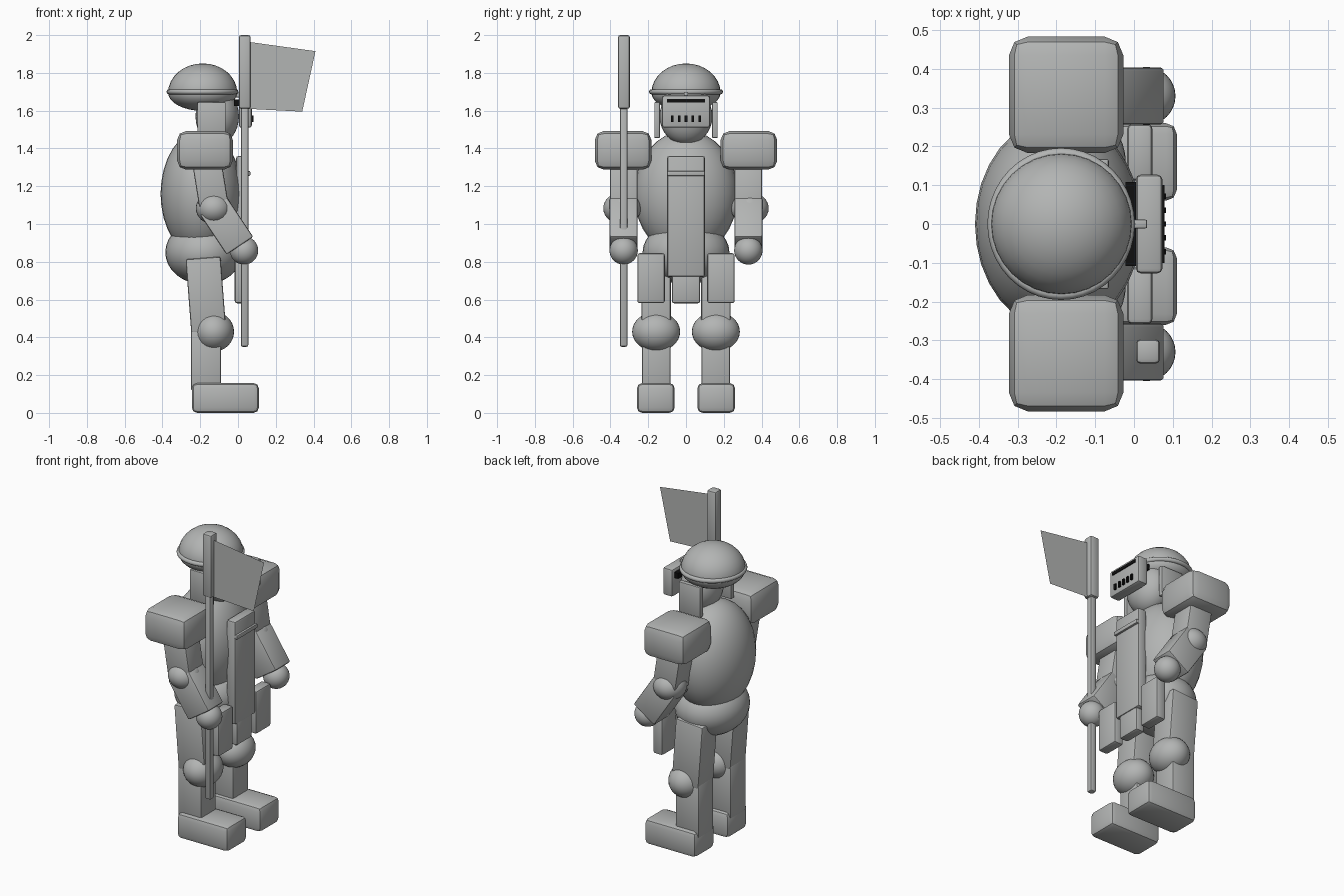
import bpy, bmesh, math
from mathutils import Vector, Matrix

if "Cube" in bpy.data.objects:
    bpy.data.objects.remove(bpy.data.objects["Cube"])


def material(name, rgb):
    m = bpy.data.materials.new(name)
    m.diffuse_color = (*rgb, 1)
    m.use_nodes = True
    m.node_tree.nodes["Principled BSDF"].inputs["Base Color"].default_value = m.diffuse_color
    return m


GREY = material("armour grey", (0.45, 0.46, 0.455))
BLACK = material("slot black", (0.005, 0.005, 0.005))


def finish(name, bm, mat=GREY, smooth=True):
    me = bpy.data.meshes.new(name)
    bm.to_mesh(me)
    bm.free()
    me.materials.append(mat)
    ob = bpy.data.objects.new(name, me)
    bpy.context.collection.objects.link(ob)
    if smooth:
        bpy.ops.object.select_all(action='DESELECT')
        bpy.context.view_layer.objects.active = ob
        ob.select_set(True)
        bpy.ops.object.shade_smooth_by_angle(angle=math.radians(30))
    return ob


def block(name, centre, size, bevel=0.012, tilt=0.0, segs=2, mat=GREY):
    """Bevelled box, tilted about the y axis."""
    bm = bmesh.new()
    bmesh.ops.create_cube(bm, size=1)
    bmesh.ops.scale(bm, vec=size, verts=bm.verts)
    if bevel:
        bmesh.ops.bevel(bm, geom=bm.edges[:], offset=bevel, segments=segs,
                        profile=0.5, affect='EDGES')
    bmesh.ops.transform(bm, matrix=Matrix.Translation(centre) @ Matrix.Rotation(tilt, 4, 'Y'),
                        verts=bm.verts)
    return finish(name, bm, mat)


def box(name, lo, hi, bevel=0.012, segs=2, mat=GREY):
    lo, hi = Vector(lo), Vector(hi)
    return block(name, (lo + hi) / 2, hi - lo, bevel, 0, segs, mat)


def limb(name, top, bottom, y, width, depth):
    """Box running between two (x, z) points."""
    dx, dz = top[0] - bottom[0], top[1] - bottom[1]
    centre = ((top[0] + bottom[0]) / 2, y, (top[1] + bottom[1]) / 2)
    return block(name, centre, (width, depth, math.hypot(dx, dz)), 0.01, math.atan2(dx, dz))


def ball(name, centre, radii, lower=1.0):
    """Ellipsoid; lower squashes the half below its centre."""
    bm = bmesh.new()
    bmesh.ops.create_uvsphere(bm, u_segments=32, v_segments=16, radius=1)
    for v in bm.verts:
        if v.co.z < 0:
            v.co.z *= lower
    bmesh.ops.scale(bm, vec=radii, verts=bm.verts)
    bmesh.ops.translate(bm, vec=centre, verts=bm.verts)
    return finish(name, bm)


# Body
ball("torso", (-0.195, 0, 1.16), (0.215, 0.275, 0.335))
ball("hips", (-0.18, 0, 0.85), (0.205, 0.23, 0.17))
ball("head", (-0.11, 0, 1.57), (0.115, 0.14, 0.15))

# Helmet with rim
ball("helmet", (-0.187, 0, 1.695), (0.183, 0.183, 0.155), 0.62)
bpy.ops.mesh.primitive_torus_add(location=(-0.188, 0, 1.70), major_radius=0.18,
                                 minor_radius=0.014, major_segments=40, minor_segments=10)
rim = bpy.context.object
rim.name = "helmet_rim"
rim.scale = (0.98, 1.01, 1)
rim.data.materials.append(GREY)
bpy.ops.object.shade_smooth()

# Visor with slot, breathing bars and hinge
box("visor", (0.005, -0.127, 1.51), (0.073, 0.127, 1.68))
box("visor_slot", (0.07, -0.1, 1.643), (0.078, 0.1, 1.662), 0, mat=BLACK)
box("eye_strip", (-0.022, -0.108, 1.625), (0.006, 0.108, 1.66), 0, mat=BLACK)
for i in range(5):
    y = (i - 2) * 0.036
    box("visor_bar", (0.07, y - 0.007, 1.54), (0.083, y + 0.007, 1.575), 0, mat=BLACK)
box("visor_hinge", (-0.02, -0.011, 1.67), (0.034, 0.011, 1.70), 0.004)

# Chest tabard and lower flap
box("tabard", (-0.01, -0.1, 0.72), (0.052, 0.1, 1.36))
box("tabard_strip", (0.045, -0.1, 1.255), (0.065, 0.1, 1.28), 0.004)
box("centre_flap", (-0.015, -0.075, 0.58), (0.045, 0.075, 0.76))

# Paired parts
for side, s in (("left", 1), ("right", -1)):
    block(side + "_ear_guard", (-0.14, s * 0.153, 1.55), (0.15, 0.03, 0.19), 0.006)
    block(side + "_shoulder", (-0.175, s * 0.333, 1.39), (0.295, 0.3, 0.205), 0.048)
    limb(side + "_upper_arm", (-0.17, 1.36), (-0.125, 1.08), s * 0.33, 0.155, 0.145)
    ball(side + "_elbow", (-0.128, s * 0.338, 1.083), (0.095, 0.1, 0.085))
    limb(side + "_forearm", (-0.13, 1.095), (0.01, 0.885), s * 0.33, 0.17, 0.148)
    ball(side + "_hand", (0.032, s * 0.33, 0.86), (0.075, 0.075, 0.075))
    block(side + "_skirt_plate", (0.015, s * 0.185, 0.713), (0.065, 0.145, 0.265))
    limb(side + "_thigh", (-0.185, 0.82), (-0.155, 0.43), s * 0.158, 0.185, 0.155)
    ball(side + "_knee", (-0.128, s * 0.158, 0.43), (0.107, 0.127, 0.105))
    block(side + "_shin", (-0.17, s * 0.158, 0.285), (0.16, 0.15, 0.33), 0.01)
    block(side + "_foot", (-0.067, s * 0.16, 0.079), (0.355, 0.2, 0.158), 0.028)

# Banner staff and cloth in the right hand
box("staff", (0.015, -0.35, 0.35), (0.055, -0.31, 1.65), 0.01)
box("staff_head", (0.005, -0.36, 1.61), (0.067, -0.297, 2.0))
bm = bmesh.new()
bm.faces.new([bm.verts.new((x, -0.33, z)) for x, z in
              ((0.05, 1.61), (0.34, 1.595), (0.41, 1.915), (0.05, 1.965))])
finish("banner_cloth", bm, smooth=False)
